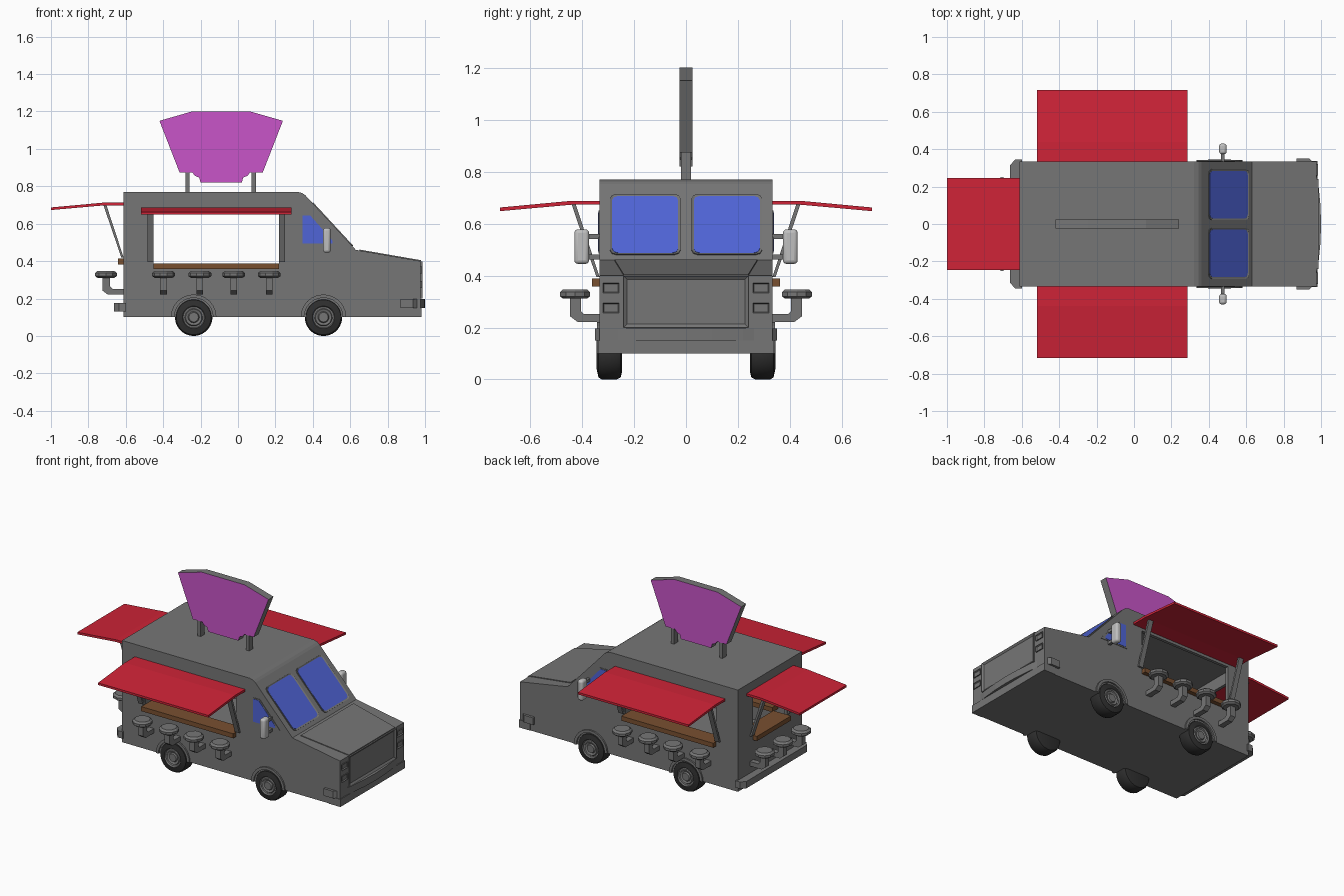
import bpy, bmesh, math
from mathutils import Matrix, Vector

if "Cube" in bpy.data.objects:
    bpy.data.objects.remove(bpy.data.objects["Cube"])


def material(name, rgb):
    m = bpy.data.materials.new(name)
    m.diffuse_color = (*rgb, 1)
    m.use_nodes = True
    m.node_tree.nodes["Principled BSDF"].inputs["Base Color"].default_value = m.diffuse_color
    return m


GREY = material("body grey", (0.18, 0.18, 0.18))
RED = material("awning red", (0.62, 0.017, 0.038))
PURPLE = material("sign purple", (0.58, 0.09, 0.58))
BLUE = material("window blue", (0.08, 0.13, 0.68))
BROWN = material("counter brown", (0.19, 0.08, 0.03))
BLACK = material("tyre black", (0.028, 0.028, 0.028))
SILVER = material("mirror silver", (0.52, 0.52, 0.52))
I = Matrix.Identity(4)


def finish(name, bm, mats, M=I):
    bmesh.ops.recalc_face_normals(bm, faces=bm.faces[:])
    bm.transform(M)
    me = bpy.data.meshes.new(name)
    bm.to_mesh(me)
    bm.free()
    for m in mats:
        me.materials.append(m)
    ob = bpy.data.objects.new(name, me)
    bpy.context.collection.objects.link(ob)
    return ob


def prism(name, pts, axis, lo, hi, mat, M=I, inset=None):
    """Extrude a 2D outline along an axis; inset = (width, depth) panels the hi face."""
    place = {"x": lambda a, b, d: (d, a, b), "y": lambda a, b, d: (a, d, b),
             "z": lambda a, b, d: (a, b, d)}[axis]
    bm = bmesh.new()
    r0 = [bm.verts.new(place(a, b, lo)) for a, b in pts]
    r1 = [bm.verts.new(place(a, b, hi)) for a, b in pts]
    n = len(pts)
    bm.faces.new(r0)
    cap = bm.faces.new(r1)
    for i in range(n):
        j = (i + 1) % n
        bm.faces.new((r0[i], r0[j], r1[j], r1[i]))
    bmesh.ops.recalc_face_normals(bm, faces=bm.faces[:])
    if inset:
        bmesh.ops.inset_region(bm, faces=[cap], thickness=inset[0], depth=0)
        bmesh.ops.translate(bm, verts=cap.verts[:], vec=-cap.normal * inset[1])
    return finish(name, bm, [mat], M)


def box(name, x, y, z, mat, M=I):
    return prism(name, [(x[0], y[0]), (x[1], y[0]), (x[1], y[1]), (x[0], y[1])],
                 "z", z[0], z[1], mat, M)


def lathe(name, prof, n, mats, M, split=99):
    """Revolve (radius, height) points about local z; bands from split on use mats[1]."""
    bm = bmesh.new()
    rings = [[bm.verts.new((r * math.cos(t), r * math.sin(t), h))
              for t in [2 * math.pi * (k + 0.5) / n for k in range(n)]] for r, h in prof]
    bm.faces.new(rings[0])
    bm.faces.new(rings[-1]).material_index = len(mats) - 1
    for j in range(len(prof) - 1):
        for k in range(n):
            l = (k + 1) % n
            f = bm.faces.new((rings[j][k], rings[j][l], rings[j + 1][l], rings[j + 1][k]))
            f.material_index = 1 if j >= split else 0
    return finish(name, bm, mats, M)


def smooth(ob, angle=35):
    bpy.ops.object.select_all(action="DESELECT")
    ob.select_set(True)
    bpy.context.view_layer.objects.active = ob
    bpy.ops.object.shade_smooth_by_angle(angle=math.radians(angle))


def rounded(w, h, r):
    """Rounded rectangle outline centred on the origin, half sizes w and h."""
    return [(sx * (w - r) + r * math.cos(math.radians(a0 + a)),
             sy * (h - r) + r * math.sin(math.radians(a0 + a)))
            for sx, sy, a0 in ((1, 1, 0), (-1, 1, 90), (-1, -1, 180), (1, -1, 270))
            for a in (0, 45, 90)]


# Van body, hollowed out, with serving openings on both sides and the back
W = 0.333
body = prism("van_body", [(-0.612, 0.1), (0.977, 0.1), (0.977, 0.4), (0.63, 0.46),
                          (0.36, 0.752), (0.345, 0.763), (0.32, 0.77), (-0.612, 0.77)],
             "y", -W, W, GREY)
for x, y, z in (((-0.592, 0.295), (-0.313, 0.313), (0.24, 0.75)),
                ((-0.452, 0.218), (-0.5, 0.5), (0.37, 0.655)),
                ((-0.8, -0.4), (-0.178, 0.178), (0.395, 0.672))):
    cutter = box("cutter", x, y, z, GREY)
    cutter.hide_render = True
    mod = body.modifiers.new("cut", "BOOLEAN")
    mod.operation, mod.solver, mod.object = "DIFFERENCE", "EXACT", cutter
    bpy.context.view_layer.update()
    deps = bpy.context.evaluated_depsgraph_get()
    cut_mesh = bpy.data.meshes.new_from_object(body.evaluated_get(deps))
    body.modifiers.clear()
    body.data = cut_mesh
    bpy.data.objects.remove(cutter)


# Serving station: awning, struts, counter and stools (local x points outward)
def station(name, M, half, dz, reach, depth, stools):
    prism(name + "_awning", [(0, 0.688 + dz), (0.105, 0.688 + dz), (reach, 0.662 + dz),
                             (reach, 0.648 + dz), (0.105, 0.673 + dz), (0, 0.673 + dz)],
          "y", -half - 0.067, half + 0.067, RED, M)
    for s in (-1, 1):
        a, b = sorted((s * half, s * (half + 0.033)))
        prism(name + "_strut", [(0, 0.395 + dz), (0.012, 0.395 + dz), (0.108, 0.676 + dz),
                                (0.092, 0.676 + dz)], "y", a, b, GREY, M)
    box(name + "_counter", (-depth, 0.029), (-half, half), (0.358 + dz, 0.388 + dz), BROWN, M)
    for v in stools:
        prism(name + "_stool_arm", [(0, 0.222), (0.085, 0.222), (0.113, 0.243), (0.113, 0.32),
                                    (0.072, 0.32), (0.072, 0.264), (0.06, 0.252), (0, 0.252)],
              "y", v - 0.018, v + 0.018, GREY, M)
        lathe(name + "_stool_seat", [(0.048, 0.311), (0.061, 0.32), (0.061, 0.336), (0.048, 0.347)],
              10, [GREY], M @ Matrix.Translation((0.094, v, 0)))


for s, name in ((-1, "front_side"), (1, "far_side")):
    M = Matrix.Translation((-0.117, s * W, 0)) @ Matrix.Rotation(s * math.pi / 2, 4, "Z")
    station(name, M, 0.335, 0, 0.383, 0.08, [-s * v for v in (-0.281, -0.087, 0.094, 0.284)])
station("back", Matrix.Translation((-0.612, 0, 0)) @ Matrix.Rotation(math.pi, 4, "Z"),
        0.178, 0.025, 0.388, 0.1, (-0.19, 0, 0.19))

# Roof sign with coloured broad faces and two posts
sign = prism("roof_sign", [(-0.42, 1.15), (-0.247, 1.2), (0.065, 1.2), (0.24, 1.15),
                           (0.132, 0.873), (0.063, 0.873), (0.052, 0.857), (0.028, 0.847),
                           (0.02, 0.82), (-0.2, 0.82), (-0.208, 0.847), (-0.232, 0.857),
                           (-0.243, 0.873), (-0.312, 0.873)], "y", -0.025, 0.025, GREY)
sign.data.materials.append(PURPLE)
for f in sign.data.polygons:
    f.material_index = int(abs(f.normal.y) > 0.9)
for x in (-0.269, 0.084):
    box("sign_post", (x - 0.011, x + 0.011), (-0.02, 0.02), (0.76, 0.9), GREY)

# Windscreen panes lying on the sloped nose: local x = across, local y = up the slope
up = Vector((-0.27, 0, 0.292)).normalized()
across = Vector((0, 1, 0))
out = across.cross(up)
for s in (-1, 1):
    M = Matrix((across, up, out)).transposed().to_4x4()
    M.translation = (0.505, s * 0.157, 0.595)
    prism("windscreen_frame", rounded(0.136, 0.158, 0.025), "z", -0.005, 0.005, GREY, M,
          inset=(0.008, 0.004))
    prism("windscreen_pane", rounded(0.127, 0.149, 0.022), "z", -0.004, 0.003, BLUE, M)

for s in (-1, 1):
    # Side cab window
    prism("side_window_frame", [(0.338, 0.65), (0.393, 0.65), (0.54, 0.485), (0.338, 0.485)],
          "y", s * (W - 0.003), s * (W + 0.003), GREY)
    prism("side_window_pane", [(0.346, 0.643), (0.387, 0.643), (0.505, 0.51), (0.505, 0.493),
                               (0.346, 0.493)], "y", s * (W - 0.002), s * (W + 0.005), BLUE)
    # Wing mirror with two arms
    mirror = box("wing_mirror", (0.455, 0.495), sorted((s * 0.373, s * 0.43)), (0.445, 0.578), SILVER)
    bev = mirror.modifiers.new("round", "BEVEL")
    bev.width, bev.segments = 0.014, 3
    smooth(mirror, 50)
    for z in (0.472, 0.55):
        box("mirror_arm", (0.465, 0.483), sorted((s * 0.325, s * 0.378)), (z - 0.01, z + 0.01), GREY)
    # Headlights
    for z in (0.352, 0.275):
        prism("headlight", [(s * 0.258, z - 0.019), (s * 0.32, z - 0.019), (s * 0.32, z + 0.019),
                            (s * 0.258, z + 0.019)], "x", 0.97, 0.984, GREY, inset=(0.007, 0.008))
    # Wheels and arches
    for x in (-0.237, 0.457):
        M = Matrix.Translation((x, s * 0.247, 0.1)) @ Matrix.Rotation(-s * math.pi / 2, 4, "X")
        smooth(lathe("wheel", [(0.075, 0), (0.093, 0.005), (0.1, 0.02), (0.1, 0.077),
                               (0.093, 0.09), (0.06, 0.097), (0.056, 0.086), (0.048, 0.084),
                               (0.043, 0.092), (0.03, 0.087), (0.025, 0.096), (0.012, 0.096)],
                     32, [BLACK, GREY], M, split=5))
        arc = [math.pi * k / 12 for k in range(13)]
        ring = [(x + 0.122 * math.cos(t), 0.1 + 0.122 * math.sin(t)) for t in arc]
        ring += [(x + 0.104 * math.cos(t), 0.1 + 0.104 * math.sin(t)) for t in reversed(arc)]
        prism("wheel_arch", ring, "y", s * 0.32, s * 0.343, GREY)

# Hood panel and grille
nose = Matrix.Translation((0.63, 0, 0.46)) @ Matrix.Rotation(math.atan2(0.06, 0.347), 4, "Y")
prism("hood_panel", [(0.02, -0.275), (0.352, -0.24), (0.352, 0.24), (0.02, 0.275)],
      "z", -0.004, 0.005, GREY, nose)
prism("grille", [(-0.24, 0.2), (0.24, 0.2), (0.24, 0.398), (-0.24, 0.398)],
      "x", 0.97, 0.986, GREY, inset=(0.02, 0.01))

# Curved front bumper, lower valance and rear bumper
prism("front_bumper", [(0.87, -0.35), (0.936, -0.35), (0.965, -0.325), (0.985, -0.22), (0.997, -0.1),
                       (1, 0), (0.997, 0.1), (0.985, 0.22), (0.965, 0.325), (0.936, 0.35),
                       (0.87, 0.35)], "z", 0.15, 0.197, GREY)
box("front_valance", (0.9, 0.982), (-0.337, 0.337), (0.1, 0.15), GREY)
prism("rear_bumper", [(-0.6, -0.345), (-0.635, -0.345), (-0.662, -0.315), (-0.662, 0.315),
                      (-0.635, 0.345), (-0.6, 0.345)], "z", 0.13, 0.175, GREY)
